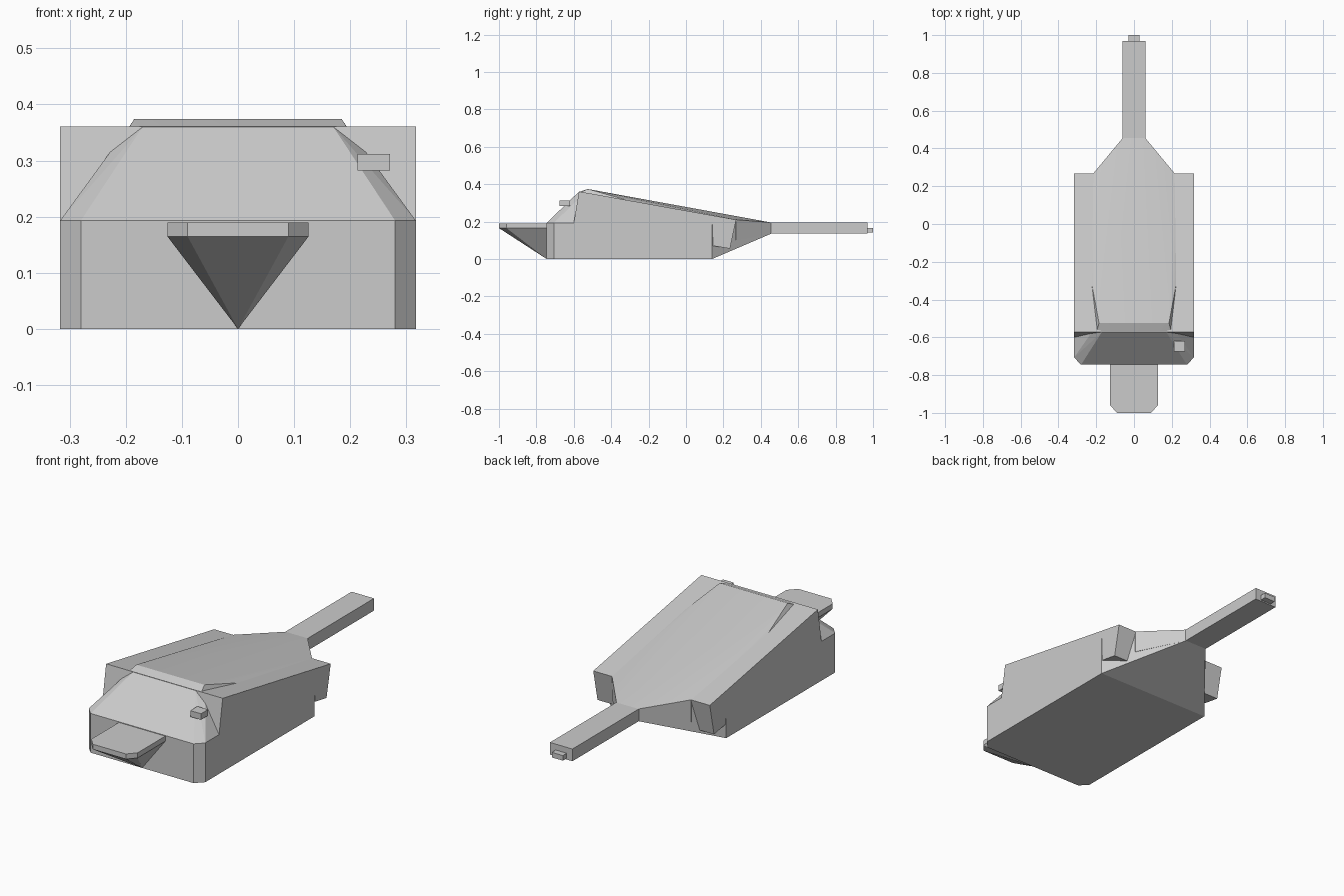
import bpy, bmesh, math

if "Cube" in bpy.data.objects:
    bpy.data.objects.remove(bpy.data.objects["Cube"], do_unlink=True)

grey = bpy.data.materials.new("light_grey")
grey.use_nodes = True
colour = (0.6, 0.6, 0.6, 1)
grey.diffuse_color = colour
grey.node_tree.nodes["Principled BSDF"].inputs["Base Color"].default_value = colour


def finish(name, bm):
    bmesh.ops.recalc_face_normals(bm, faces=bm.faces)
    mesh = bpy.data.meshes.new(name)
    bm.to_mesh(mesh)
    bm.free()
    mesh.materials.append(grey)
    obj = bpy.data.objects.new(name, mesh)
    bpy.context.collection.objects.link(obj)
    return obj


def solid(name, half):
    """Convex solid through the given points and their mirror images."""
    bm = bmesh.new()
    points = set(half) | {(-x, y, z) for x, y, z in half}
    for p in sorted(points):
        bm.verts.new(p)
    result = bmesh.ops.convex_hull(bm, input=bm.verts)
    inner = [v for v in result["geom_interior"] if isinstance(v, bmesh.types.BMVert)]
    bmesh.ops.delete(bm, geom=inner, context="VERTS")
    bmesh.ops.dissolve_limit(bm, angle_limit=math.radians(1), verts=bm.verts, edges=bm.edges)
    return finish(name, bm)


def prism(name, profile, half_width):
    """Side profile (y, z) extruded across the width."""
    bm = bmesh.new()
    face = bm.faces.new([bm.verts.new((-half_width, y, z)) for y, z in profile])
    moved = bmesh.ops.extrude_face_region(bm, geom=[face])["geom"]
    verts = [v for v in moved if isinstance(v, bmesh.types.BMVert)]
    bmesh.ops.translate(bm, verts=verts, vec=(2 * half_width, 0, 0))
    return finish(name, bm)


def box(name, half_width, y0, y1, z0, z1):
    return prism(name, [(y0, z0), (y1, z0), (y1, z1), (y0, z1)], half_width)


W = 0.317       # half width of the body
DECK = 0.193    # top of the lower hull

# Lower hull with chamfered nose corners and a tapered, rising tail
plan = [(0.28, -0.745), (W, -0.707), (W, 0.14)]
solid("lower_hull",
      [(x, y, z) for x, y in plan for z in (0, DECK)]
      + [(0.06, 0.455, 0.135), (0.06, 0.455, DECK)])

# Wide upper body with leaning front and overhanging rear
prism("upper_body", [(-0.6, DECK), (-0.572, 0.361), (0.268, 0.21),
                     (0.235, 0.055), (0.145, 0.07), (0.14, DECK)], W)

# Sloping front of the cabin
solid("cabin_front", [(0.28, -0.745, DECK), (W, -0.707, DECK), (W, -0.59, DECK),
                      (0.228, -0.58, 0.315), (0.17, -0.572, 0.36),
                      (0.17, -0.55, 0.36)])

# Raised roof running back into the tail
roof = solid("roof", [(0.17, -0.572, 0.358), (0.195, -0.56, 0.358), (0.185, -0.525, 0.374),
                      (0.225, -0.31, 0.313), (0.215, 0.268, 0.21), (0.1, 0.268, 0.229),
                      (0.215, 0.268, 0.1), (0.06, 0.455, 0.195), (0.06, 0.455, 0.135)])
bpy.ops.object.select_all(action="DESELECT")
roof.select_set(True)
bpy.context.view_layer.objects.active = roof
bpy.ops.object.shade_smooth_by_angle(angle=math.radians(20))

# Tail boom and its end stub
box("tail_boom", 0.061, 0.45, 0.97, 0.135, 0.195)
box("tail_stub", 0.03, 0.96, 1.0, 0.141, 0.166)

# Front lip: a chamfered plate over a keel that narrows to a point
lip = [(0.09, -1.0), (0.126, -0.96), (0.126, -0.745)]
solid("front_lip", [(x, y, z) for x, y in lip for z in (0.165, 0.19)])
solid("front_keel", [(x, y, 0.165) for x, y in lip] + [(0, -0.745, 0)])

# Small block on the left of the cabin front
block = box("sight_block", 0.029, -0.675, -0.62, 0.282, 0.312)
block.location.x = 0.242
